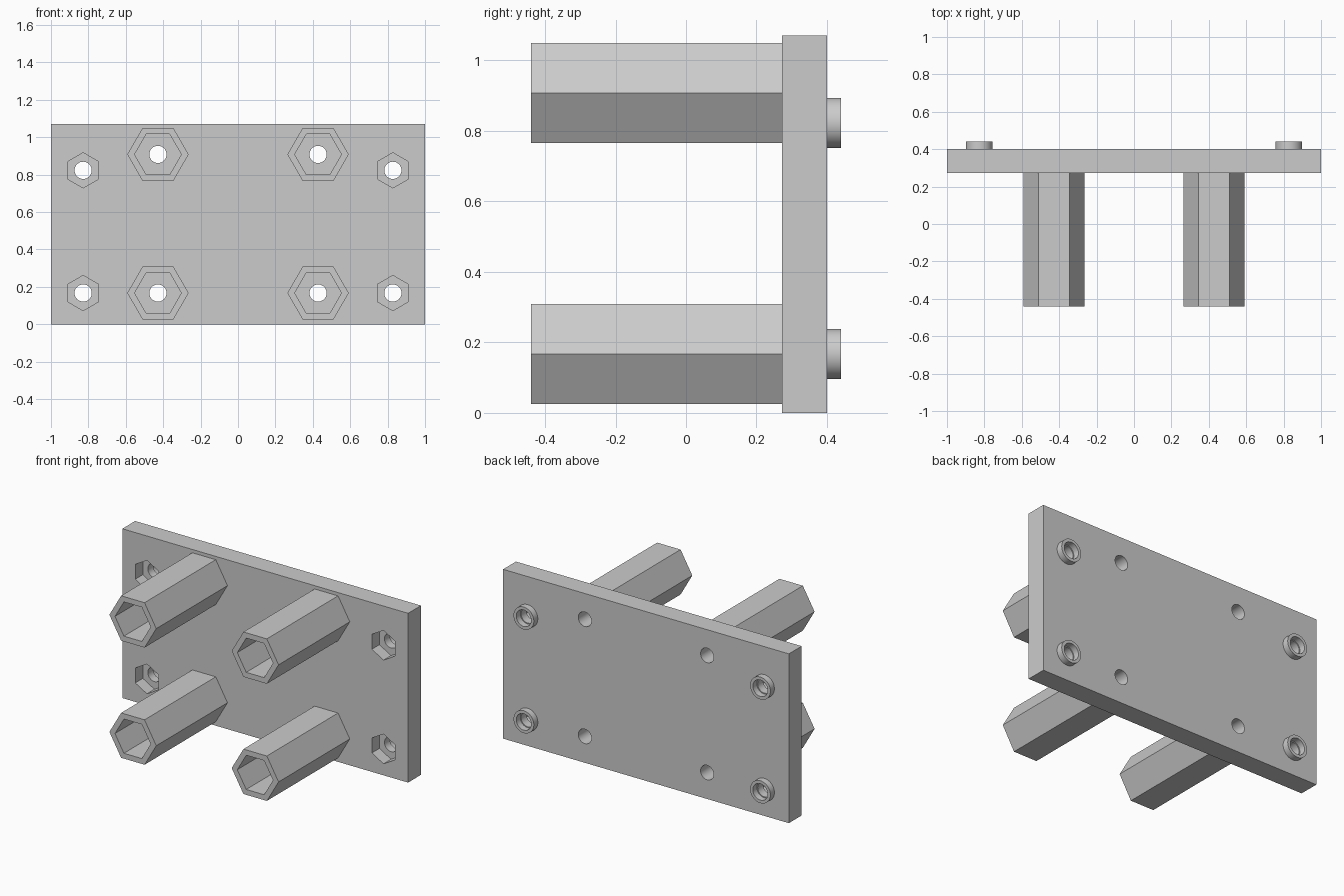
import bpy, bmesh
from math import sin, cos, pi, radians

if "Cube" in bpy.data.objects:
    bpy.data.objects.remove(bpy.data.objects["Cube"])

# Plate extents in depth and height
FRONT, BACK, TOP = 0.272, 0.40, 1.071
HOLE = 0.046
SIDES = {"right": -1, "left": 1}
SPACER_ROWS = {"lower": 0.167, "upper": 0.908}
BOSS_ROWS = {"lower": 0.167, "upper": 0.823}
SPACER_X, BOSS_X = 0.428, 0.828

grey = bpy.data.materials.new("plain grey")
grey.use_nodes = True
colour = (0.6, 0.6, 0.6, 1)
grey.diffuse_color = colour
grey.node_tree.nodes["Principled BSDF"].inputs["Base Color"].default_value = colour


def spots(x, rows):
    return [(f"{row}_{side}", s * x, z) for side, s in SIDES.items() for row, z in rows.items()]


def loop(bm, x, z, y, radius, n, phase=0.0):
    return [bm.verts.new((x + radius * cos(phase + 2 * pi * i / n), y,
                          z + radius * sin(phase + 2 * pi * i / n))) for i in range(n)]


def bridge(bm, a, b):
    n = len(a)
    for i in range(n):
        j = (i + 1) % n
        bm.faces.new((a[i], a[j], b[j], b[i]))


def finish(name, bm):
    bmesh.ops.recalc_face_normals(bm, faces=bm.faces)
    mesh = bpy.data.meshes.new(name)
    bm.to_mesh(mesh)
    bm.free()
    mesh.materials.append(grey)
    obj = bpy.data.objects.new(name, mesh)
    bpy.context.collection.objects.link(obj)
    return obj


def ring(name, x, z, y0, y1, outer, inner, n, phase=0.0):
    """Hollow prism along y."""
    bm = bmesh.new()
    loops = [loop(bm, x, z, y, r, n, phase)
             for y, r in ((y0, outer), (y1, outer), (y1, inner), (y0, inner))]
    for i in range(4):
        bridge(bm, loops[i], loops[(i + 1) % 4])
    return finish(name, bm)


def prisms(name, places, y0, y1, radius, n, phase=0.0):
    """Solid prisms along y, used as a cutter."""
    bm = bmesh.new()
    for _, x, z in places:
        a, b = (loop(bm, x, z, y, radius, n, phase) for y in (y0, y1))
        bridge(bm, a, b)
        bm.faces.new(a)
        bm.faces.new(b)
    obj = finish(name, bm)
    obj.hide_render = True
    return obj


def smooth(obj):
    bpy.ops.object.select_all(action="DESELECT")
    obj.select_set(True)
    bpy.context.view_layer.objects.active = obj
    bpy.ops.object.shade_smooth_by_angle(angle=radians(30))


spacers = spots(SPACER_X, SPACER_ROWS)
bosses = spots(BOSS_X, BOSS_ROWS)

# Mounting plate
bm = bmesh.new()
bmesh.ops.create_cube(bm, size=1)
bmesh.ops.scale(bm, vec=(2, BACK - FRONT, TOP), verts=bm.verts)
bmesh.ops.translate(bm, vec=(0, (FRONT + BACK) / 2, TOP / 2), verts=bm.verts)
plate = finish("mounting_plate", bm)

# Bolt holes and hexagonal nut pockets cut into the plate
cutters = [
    prisms("bolt_hole_cutter", spacers + bosses, FRONT - 0.1, BACK + 0.1, HOLE, 32),
    prisms("nut_pocket_cutter", bosses, FRONT - 0.1, FRONT + 0.075, 0.094, 6, pi / 6),
]
for cutter in cutters:
    mod = plate.modifiers.new(cutter.name, "BOOLEAN")
    mod.operation = "DIFFERENCE"
    mod.solver = "EXACT"
    mod.object = cutter
bpy.context.view_layer.objects.active = plate
for cutter in cutters:
    bpy.ops.object.modifier_apply(modifier=cutter.name)
    bpy.data.objects.remove(cutter)
smooth(plate)

# Hollow hexagonal spacers on the front
for place, x, z in spacers:
    ring(f"hex_spacer_{place}", x, z, -0.44, FRONT, 0.164, 0.125, 6)

# Round bosses on the back
for place, x, z in bosses:
    smooth(ring(f"boss_{place}", x, z, BACK, 0.44, 0.071, 0.052, 48))
